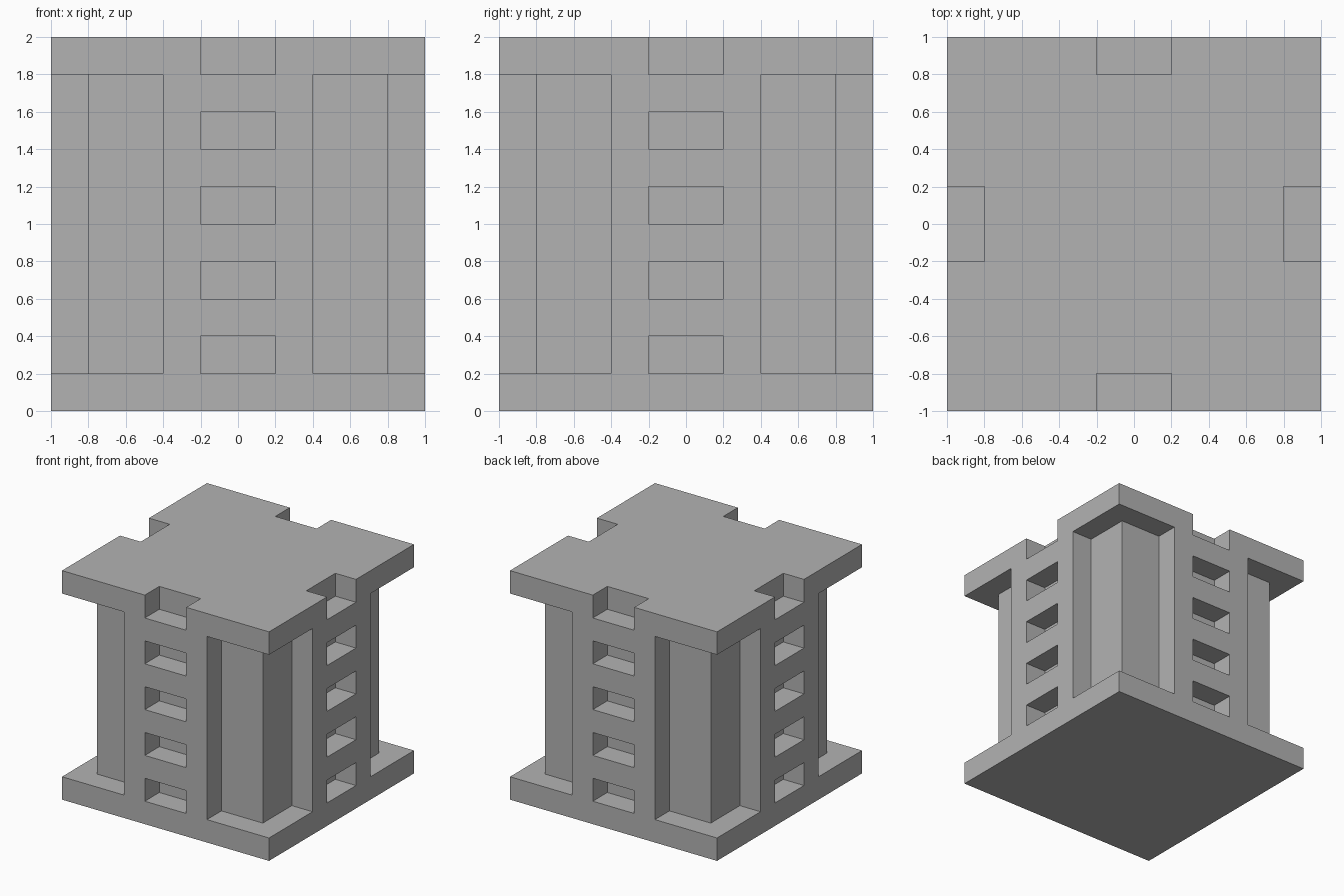
import bpy, bmesh
from math import pi
from mathutils import Matrix

default = bpy.data.objects.get("Cube")
if default:
    bpy.data.objects.remove(default, do_unlink=True)

# Single grey material
grey = bpy.data.materials.new("plain grey")
grey.use_nodes = True
colour = (0.45, 0.45, 0.45, 1)
grey.diffuse_color = colour
grey.node_tree.nodes["Principled BSDF"].inputs["Base Color"].default_value = colour


def prism(bm, outline, bottom, top, turn):
    """Extrude a plan outline between two heights, turned about z."""
    face = bm.faces.new([bm.verts.new((x, y, bottom)) for x, y in outline])
    grown = bmesh.ops.extrude_face_region(bm, geom=[face])["geom"]
    raised = [v for v in grown if isinstance(v, bmesh.types.BMVert)]
    bmesh.ops.translate(bm, verts=raised, vec=(0, 0, top - bottom))
    verts = list({v for v in raised} | set(face.verts))
    bmesh.ops.rotate(bm, verts=verts, matrix=Matrix.Rotation(turn, 3, "Z"))


def make_object(name, bm):
    bmesh.ops.recalc_face_normals(bm, faces=bm.faces)
    mesh = bpy.data.meshes.new(name)
    bm.to_mesh(mesh)
    bm.free()
    obj = bpy.data.objects.new(name, mesh)
    bpy.context.collection.objects.link(obj)
    mesh.materials.append(grey)
    return obj


# Solid block
bm = bmesh.new()
prism(bm, [(-1, -1), (1, -1), (1, 1), (-1, 1)], 0, 2, 0)
tower = make_object("tower_block", bm)

# Cutters: an L-shaped corner recess and a column of pockets on each side
INNER, OUTER = 0.8, 1.1
corner = [(0.4, -OUTER), (OUTER, -OUTER), (OUTER, -0.4),
          (INNER, -0.4), (INNER, -INNER), (0.4, -INNER)]
pocket = [(-0.2, -OUTER), (0.2, -OUTER), (0.2, -INNER), (-0.2, -INNER)]
bm = bmesh.new()
for side in range(4):
    turn = side * pi / 2
    prism(bm, corner, 0.2, 1.8, turn)
    for step in range(5):
        bottom = 0.2 + 0.4 * step
        height = 0.3 if step == 4 else 0.2  # the last one opens through the top
        prism(bm, pocket, bottom, bottom + height, turn)
cutter = make_object("recess_cutter", bm)
cutter.hide_render = True

# Carve the block, then drop the cutter
carve = tower.modifiers.new("carve", "BOOLEAN")
carve.operation = "DIFFERENCE"
carve.solver = "EXACT"
carve.object = cutter
bpy.context.view_layer.objects.active = tower
tower.select_set(True)
bpy.ops.object.modifier_apply(modifier=carve.name)
bpy.data.objects.remove(cutter, do_unlink=True)
